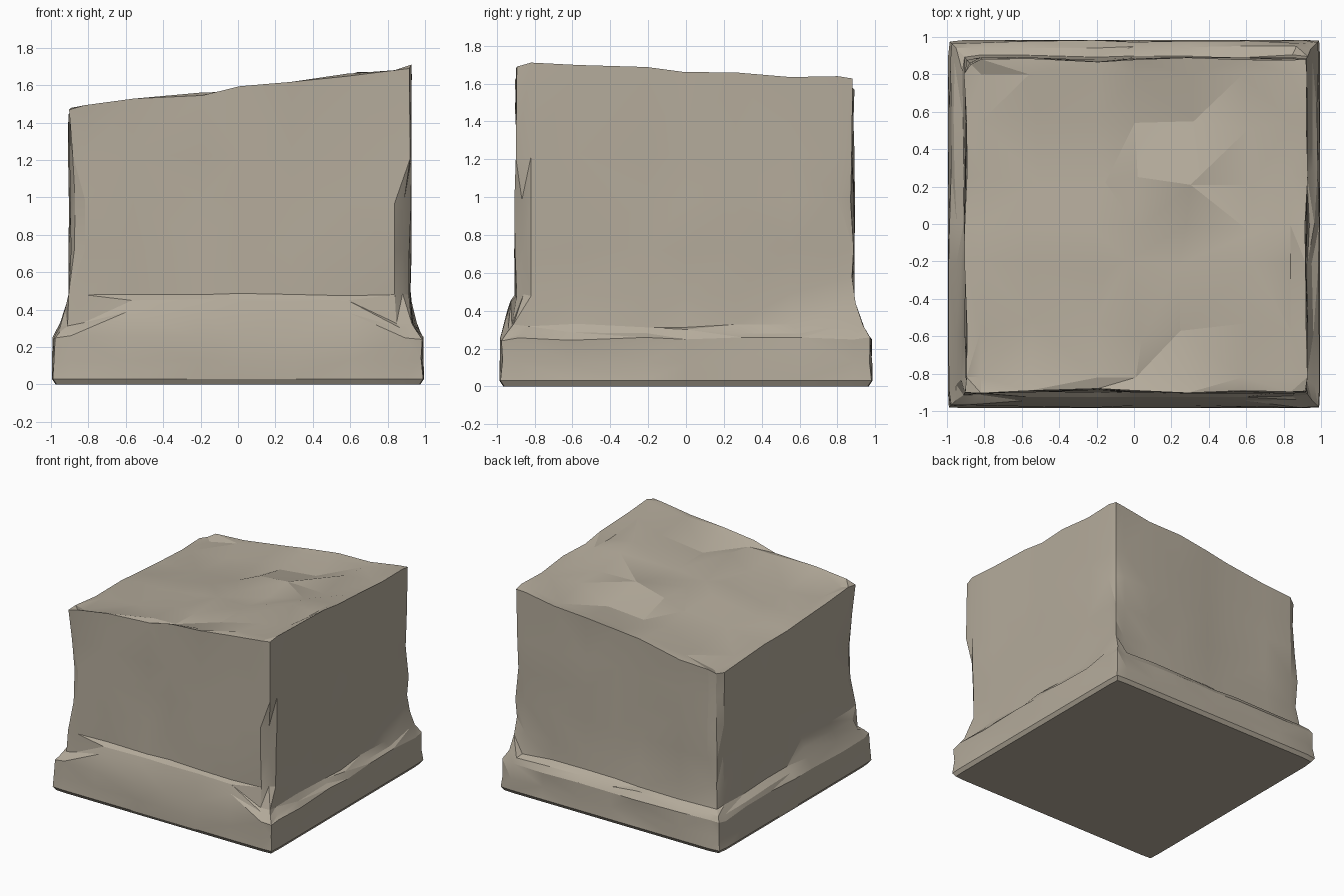
import bpy, bmesh, random
from math import sin

if "Cube" in bpy.data.objects:
    bpy.data.objects.remove(bpy.data.objects["Cube"])

random.seed(7)
T = [-1, -.9, -.62, -.22, 0, .3, .62, .9, 1]   # uneven spacing along each side
N = len(T) - 1

# perimeter as grid indices, counter-clockwise from front left
PERIM = ([(i, 0) for i in range(N)] + [(N, j) for j in range(N)]
         + [(i, N) for i in range(N, 0, -1)] + [(0, j) for j in range(N, 0, -1)])


def top_height(x, y):
    """Sloping broken top plane."""
    return 1.555 + .125 * x - .035 * y


def corner_chip(u, v, z):
    """How far each vertical corner is knocked in at height z."""
    if abs(u) < 1 or abs(v) < 1:
        return 0
    if u > 0 and v < 0:
        return .04 if .4 < z < 1.1 else .005
    if u < 0 and v > 0:
        return .03 if z > .8 else .01
    if u < 0 and v < 0:
        return .025 if .6 < z < 1.3 else .005
    return .005


# profile: height, half width x, half depth y
PROFILE = [(0, .975, .965), (.03, .995, .985), (.13, .995, .985), (.25, .993, .983),
           (.29, .965, .955), (.32, .93, .915), (.46, .92, .90), (.72, .92, .90),
           (.98, .92, .90), (1.22, .92, .90), (None, .92, .90)]

bm = bmesh.new()
rings = []
for k, (z, hx, hy) in enumerate(PROFILE):
    ring = []
    for i, j in PERIM:
        u, v = T[i], T[j]
        body = k >= 5
        x, y = u * hx + .01 * body, v * hy - .008 * body
        zz = top_height(x, y) + random.uniform(-.018, .012) if z is None else z
        c = corner_chip(u, v, zz)
        x, y = x - u * c, y - v * c
        # worn surface: small inward dents on the outer faces
        dent = random.uniform(0, .018) if k not in (0, 1) else 0
        if abs(u) == 1:
            x -= u * dent
        if abs(v) == 1:
            y -= v * dent
        if 2 <= k <= 9:
            zz += random.uniform(-.012, .012)
        # surviving moulding: raised on the front, partly on the left and back right
        if k in (4, 5):
            front = v == -1 and -.7 < u < .7
            left = u == -1 and -.95 < v < -.2
            if front:
                zz += (.10, .13)[k - 4]
                y = (-.945, -.925)[k - 4]
            elif left:
                zz += (.03, .09)[k - 4]
                x = (-.95, -.925)[k - 4]
            elif u == 1 and v > .8:
                zz += (.03, .12)[k - 4]
        if k == 6:
            zz += .02 + (.09 if u == 1 and v > .8 else 0)
        # groove running down the front and back faces
        if k >= 7 and abs(v) == 1 and i == 3:
            y -= v * .02
        ring.append(bm.verts.new((x, y, zz)))
    rings.append(ring)

# side skin, with random triangulation for a chiselled look
M = len(PERIM)
for a, b in zip(rings, rings[1:]):
    for m in range(M):
        n = (m + 1) % M
        if random.random() < .5:
            bm.faces.new((a[m], a[n], b[n]))
            bm.faces.new((a[m], b[n], b[m]))
        else:
            bm.faces.new((a[m], a[n], b[m]))
            bm.faces.new((a[n], b[n], b[m]))
bm.faces.new(rings[0][::-1])

# broken top: rough facets joined to the last ring
grid = dict(zip(PERIM, rings[-1]))
for i in range(1, N):
    for j in range(1, N):
        inner = 1 < i < N - 1 and 1 < j < N - 1
        x = T[i] * .92 + .01 + random.uniform(-.06, .06) * inner
        y = T[j] * .90 - .01 + random.uniform(-.06, .06) * inner
        rough = random.uniform(-.05, .035) if inner else random.uniform(-.015, .01)
        z = top_height(x, y) - .01 + .012 * sin(5 * x + 3 * y) + rough
        grid[i, j] = bm.verts.new((x, y, z))
for i in range(N):
    for j in range(N):
        a, b, c, d = grid[i, j], grid[i + 1, j], grid[i + 1, j + 1], grid[i, j + 1]
        if random.random() < .5:
            bm.faces.new((a, b, c))
            bm.faces.new((a, c, d))
        else:
            bm.faces.new((a, b, d))
            bm.faces.new((b, c, d))

bmesh.ops.recalc_face_normals(bm, faces=bm.faces)
mesh = bpy.data.meshes.new("broken_pillar_base")
bm.to_mesh(mesh)
bm.free()
obj = bpy.data.objects.new("broken_pillar_base", mesh)
bpy.context.collection.objects.link(obj)

# warm grey stone
stone = bpy.data.materials.new("stone")
stone.diffuse_color = (.46, .41, .33, 1)
stone.use_nodes = True
stone.node_tree.nodes["Principled BSDF"].inputs["Base Color"].default_value = stone.diffuse_color
mesh.materials.append(stone)

bpy.context.view_layer.objects.active = obj
obj.select_set(True)
bpy.ops.object.shade_smooth_by_angle(angle=.3)
